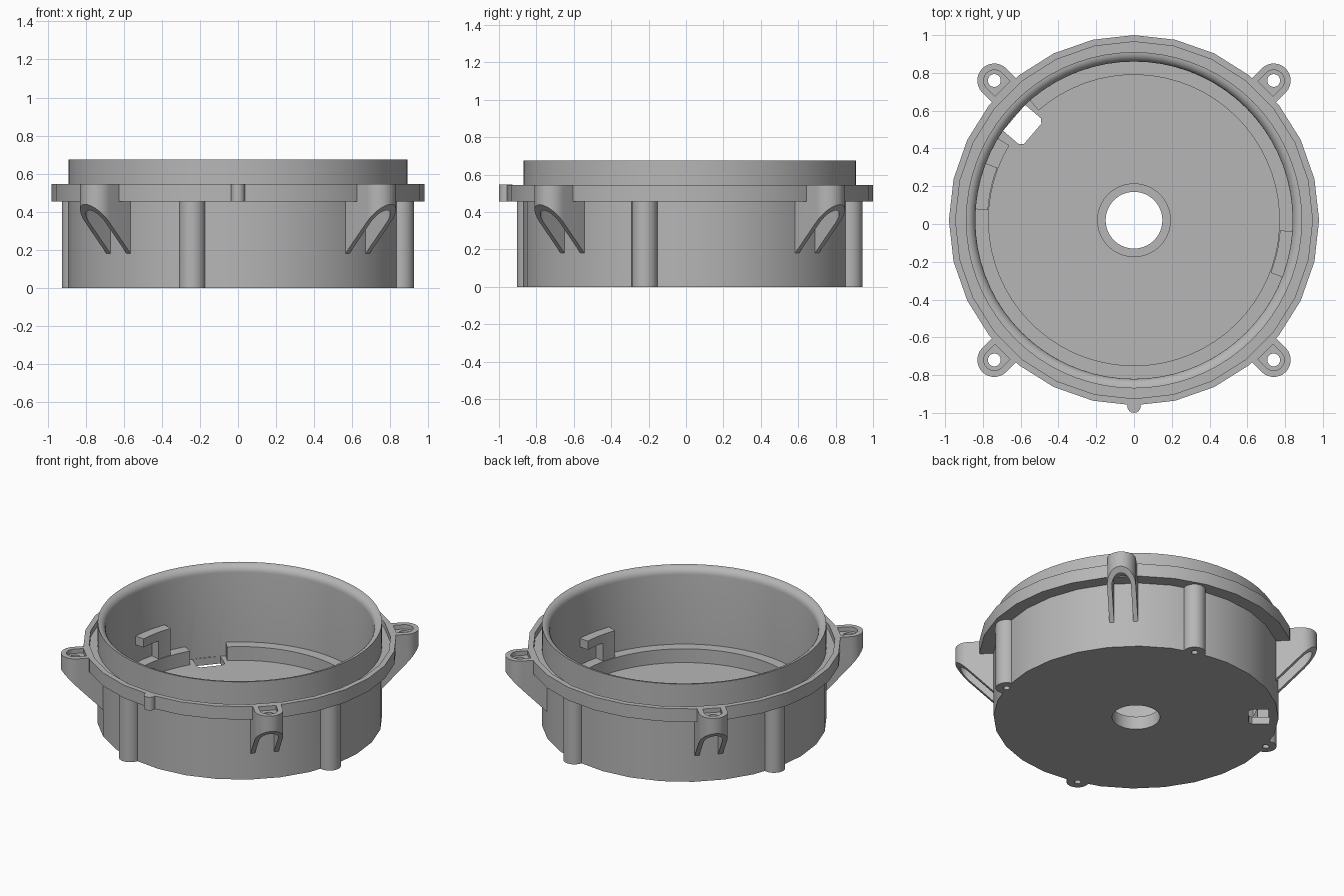
import bpy, bmesh
from math import sin, cos, pi, radians

if "Cube" in bpy.data.objects:
    bpy.data.objects.remove(bpy.data.objects["Cube"])

Y_SHIFT = 0.02          # housing axis sits slightly behind the middle
grey = bpy.data.materials.new("plain grey")
grey.use_nodes = True
grey.diffuse_color = (0.47, 0.47, 0.47, 1)
grey.node_tree.nodes["Principled BSDF"].inputs["Base Color"].default_value = (0.47, 0.47, 0.47, 1)


def finish(name, bm):
    bmesh.ops.recalc_face_normals(bm, faces=bm.faces)
    bmesh.ops.translate(bm, vec=(0, Y_SHIFT, 0), verts=bm.verts)
    mesh = bpy.data.meshes.new(name)
    bm.to_mesh(mesh)
    bm.free()
    mesh.materials.append(grey)
    obj = bpy.data.objects.new(name, mesh)
    bpy.context.collection.objects.link(obj)
    return obj


def lathe(name, profile, segs, start=0, end=360):
    """Sweep a closed (radius, z) profile about the axis, whole turn or sector."""
    bm = bmesh.new()
    full = end - start >= 360
    rings = []
    for i in range(segs if full else segs + 1):
        a = radians(start + (end - start) * i / segs)
        rings.append([bm.verts.new((r * cos(a), r * sin(a), z)) for r, z in profile])
    n = len(profile)
    for i in range(segs):
        p, q = rings[i], rings[(i + 1) % len(rings)]
        for j in range(n):
            k = (j + 1) % n
            bm.faces.new((p[j], p[k], q[k], q[j]))
    if not full:
        bm.faces.new(rings[0])
        bm.faces.new(rings[-1])
    return finish(name, bm)


def block(r0, r1, z0, z1):
    return [(r0, z0), (r1, z0), (r1, z1), (r0, z1)]


def prism(name, outline, angle, bottom, top):
    """Extrude an outline given in (radial, sideways) terms; bottom(r) may slope."""
    bm = bmesh.new()
    c, s = cos(angle), sin(angle)
    low, high = [], []
    for r, t in outline:
        x, y = r * c - t * s, r * s + t * c
        low.append(bm.verts.new((x, y, bottom(r))))
        high.append(bm.verts.new((x, y, top)))
    bm.faces.new(low)
    bm.faces.new(high)
    for i in range(len(low)):
        j = (i + 1) % len(low)
        bm.faces.new((low[i], low[j], high[j], high[i]))
    return finish(name, bm)


def tongue(inner, centre, w, n=14):
    """Straight sides from the inner radius, round outer end."""
    arc = [(centre + w * cos(a), w * sin(a)) for a in (pi * i / n - pi / 2 for i in range(n + 1))]
    return [(inner, -w)] + arc + [(inner, w)]


def disc(centre, r, n=20):
    return [(centre + r * cos(2 * pi * i / n), r * sin(2 * pi * i / n)) for i in range(n)]


def flat(z):
    return lambda r: z


def cut(obj, cutter):
    mod = obj.modifiers.new("cut", 'BOOLEAN')
    mod.operation, mod.solver, mod.object = 'DIFFERENCE', 'EXACT', cutter
    bpy.ops.object.select_all(action='DESELECT')
    bpy.context.view_layer.objects.active = obj
    obj.select_set(True)
    bpy.ops.object.modifier_apply(modifier=mod.name)


def drop(*objs):
    for o in objs:
        bpy.data.objects.remove(o)


parts = []

# Cup with floor, centre boss, upper ring and rounded inner rim
rim = [(0.89 - 0.05 * sin(a), 0.625 + 0.05 * cos(a)) for a in (pi / 2 * i / 6 for i in range(7))]
shell = lathe("cup_shell", [(0.15, 0), (0.86, 0), (0.86, 0.47), (0.89, 0.47)] + rim +
              [(0.84, 0.05), (0.195, 0.05), (0.195, 0.09), (0.15, 0.09)], 72)
opening = prism("opening_cutter", [(0.705, -0.07), (0.725, -0.09), (0.835, -0.09),
                                   (0.835, 0.09), (0.725, 0.09), (0.705, 0.07)],
                radians(139.5), flat(-0.1), 0.2)
cut(shell, opening)
drop(opening)
parts.append(shell)

# Faceted outer skirt and flange with a groove beside the ring
skirt = lathe("outer_skirt", block(0.853, 0.892, 0, 0.46), 28)
flange = lathe("flange", [(0.872, 0.455), (0.98, 0.455), (0.98, 0.545),
                          (0.945, 0.545), (0.945, 0.505), (0.872, 0.505)], 28)
parts += [skirt, flange]

# Inner ledge, open beside the floor opening, and two hooks
parts.append(lathe("inner_ledge", block(0.77, 0.845, 0.04, 0.145), 64, 149, 491))
for side, turn in (("right", 0), ("left", 180)):
    parts.append(lathe(side + "_hook_post", block(0.775, 0.845, 0.14, 0.28), 3, 159 + turn, 166 + turn))
    parts.append(lathe(side + "_hook_tab", block(0.775, 0.845, 0.27, 0.33), 5, 159 + turn, 176 + turn))

# Four screw columns with blind holes underneath
core = lathe("core_cutter", block(0.01, 0.856, -0.1, 0.6), 48)
for i, place in enumerate(("right", "front", "left", "back")):
    angle = radians(164.3 + 90 * i)
    column = prism(place + "_column", disc(0.888, 0.07, 24), angle, flat(0), 0.47)
    hole = prism("screw_hole_cutter", disc(0.89, 0.021, 12), angle, flat(-0.1), 0.25)
    cut(column, core)
    cut(column, hole)
    cut(skirt, hole)
    drop(hole)
    parts.append(column)

# Four hollow mounting ears, sloping back to the wall underneath
groove = lathe("groove_cutter", block(0.5, 0.945, 0.505, 0.7), 28)
for i, place in enumerate(("back_left", "back_right", "front_right", "front_left")):
    angle = radians(45 + 90 * i)
    ear = prism(place + "_ear", tongue(0.872, 1.046, 0.09), angle,
                lambda r: 0.165 + (r - 0.872) * 1.04, 0.545)
    cutters = [prism("cavity_cutter", tongue(0.882, 1.046, 0.06), angle, flat(0), 0.46),
               prism("pocket_cutter", tongue(0.985, 1.046, 0.056), angle, flat(0.515), 0.7),
               prism("bolt_hole_cutter", disc(1.046, 0.034), angle, flat(0.3), 0.8)]
    for c in cutters + [groove]:
        cut(ear, c)
    drop(*cutters)
    parts.append(ear)
drop(core, groove)

# Locating nub at the front of the flange
parts.append(prism("front_nub", disc(0.984, 0.036, 16), -pi / 2, flat(0.455), 0.546))

# Smooth curved walls, crisp edges
bpy.ops.object.select_all(action='DESELECT')
for obj in parts:
    obj.select_set(True)
bpy.context.view_layer.objects.active = shell
bpy.ops.object.shade_smooth_by_angle(angle=radians(30))
